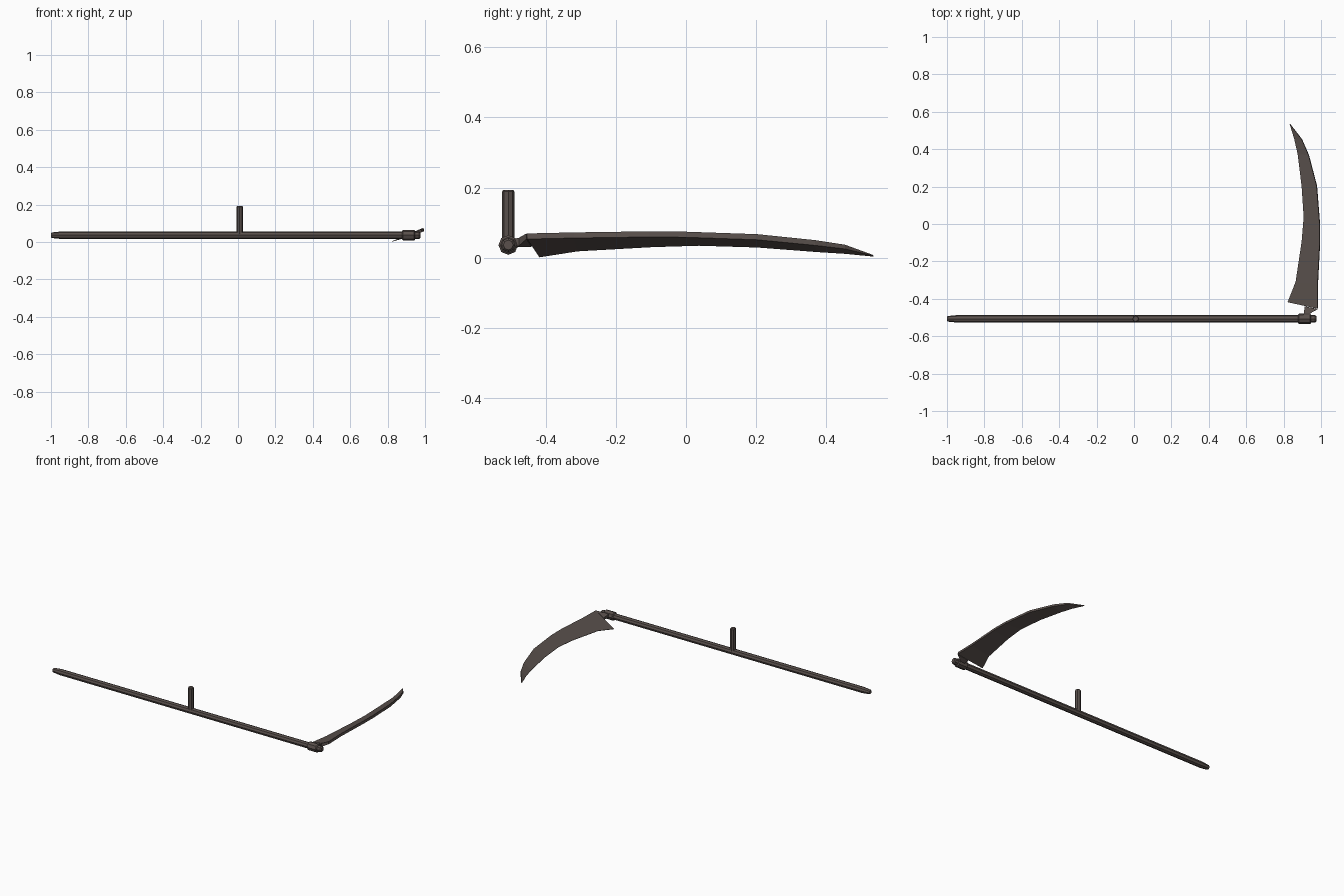
import bpy, math
from mathutils import Vector

if "Cube" in bpy.data.objects:
    bpy.data.objects.remove(bpy.data.objects["Cube"])

mat = bpy.data.materials.new("dark_weathered_grey")
mat.diffuse_color = (0.100, 0.080, 0.072, 1)
mat.use_nodes = True
mat.node_tree.nodes["Principled BSDF"].inputs["Base Color"].default_value = mat.diffuse_color


def make(name, verts, faces):
    me = bpy.data.meshes.new(name)
    me.from_pydata([tuple(v) for v in verts], [], faces)
    me.materials.append(mat)
    ob = bpy.data.objects.new(name, me)
    bpy.context.collection.objects.link(ob)
    return ob


def loft(name, rings):
    """Skin equal-length rings and cap both ends."""
    n = len(rings[0])
    verts = [v for r in rings for v in r]
    faces = [(k * n + i, k * n + (i + 1) % n, (k + 1) * n + (i + 1) % n, (k + 1) * n + i)
             for k in range(len(rings) - 1) for i in range(n)]
    faces += [tuple(reversed(range(n))), tuple(range(len(verts) - n, len(verts)))]
    return make(name, verts, faces)


def rod(name, origin, axis, profile, sides=8):
    """Faceted rod: profile is (distance along axis, radius)."""
    o = Vector(origin)
    u, v = ((Vector((0, 1, 0)), Vector((0, 0, 1))) if axis == 'X'
            else (Vector((1, 0, 0)), Vector((0, 1, 0))))
    w = u.cross(v)
    rings = [[o + w * t + (u * math.cos(a) + v * math.sin(a)) * r
              for a in (2 * math.pi * i / sides for i in range(sides))]
             for t, r in profile]
    return loft(name, rings)


SY, SZ = -0.507, 0.036

# Long shaft with tapered butt
rod("shaft", (0, SY, SZ), 'X',
    [(-1.0, 0.012), (-0.995, 0.015), (-0.945, 0.020), (0.968, 0.020), (0.975, 0.014)])
# Collar clamping the blade
rod("collar", (0, SY, SZ), 'X',
    [(0.877, 0.022), (0.882, 0.028), (0.942, 0.028), (0.947, 0.022)])
# Upright grip
rod("grip", (0.009, SY, 0), 'Z', [(SZ, 0.018), (0.188, 0.018), (0.193, 0.014)])

# Curved blade: thick spine outside, thin cutting edge inside
spine = [(.981, -.453, .069), (.981, -.32, .072), (.992, -.107, .075), (.992, 0, .074),
         (.976, .203, .067), (.933, .368, .050), (.896, .453, .037), (.834, .533, .008)]
edge = [(.821, -.418, .003), (.864, -.309, .020), (.896, -.096, .032), (.907, .037, .036),
        (.896, .203, .031), (.875, .373, .018), (.857, .453, .013), (.832, .535, .005)]
rings = []
for i, (s, e) in enumerate(zip(spine, edge)):
    s, e = Vector(s), Vector(e)
    t = 0.016 if i < 5 else (0.015, 0.012, 0.002)[i - 5]
    rings.append([e, e - Vector((0, 0, 0.002)), s + Vector((0.003, 0, -t)), s])
loft("blade", rings)

# Tang joining blade to collar
loft("tang", [
    [(.902, -.500, .028), (.942, -.500, .028), (.942, -.500, .052), (.902, -.500, .052)],
    [(.908, -.476, .030), (.945, -.476, .034), (.945, -.476, .057), (.908, -.476, .052)],
    [(.913, -.440, .030), (.983, -.455, .053), (.981, -.455, .069), (.913, -.440, .042)],
])
